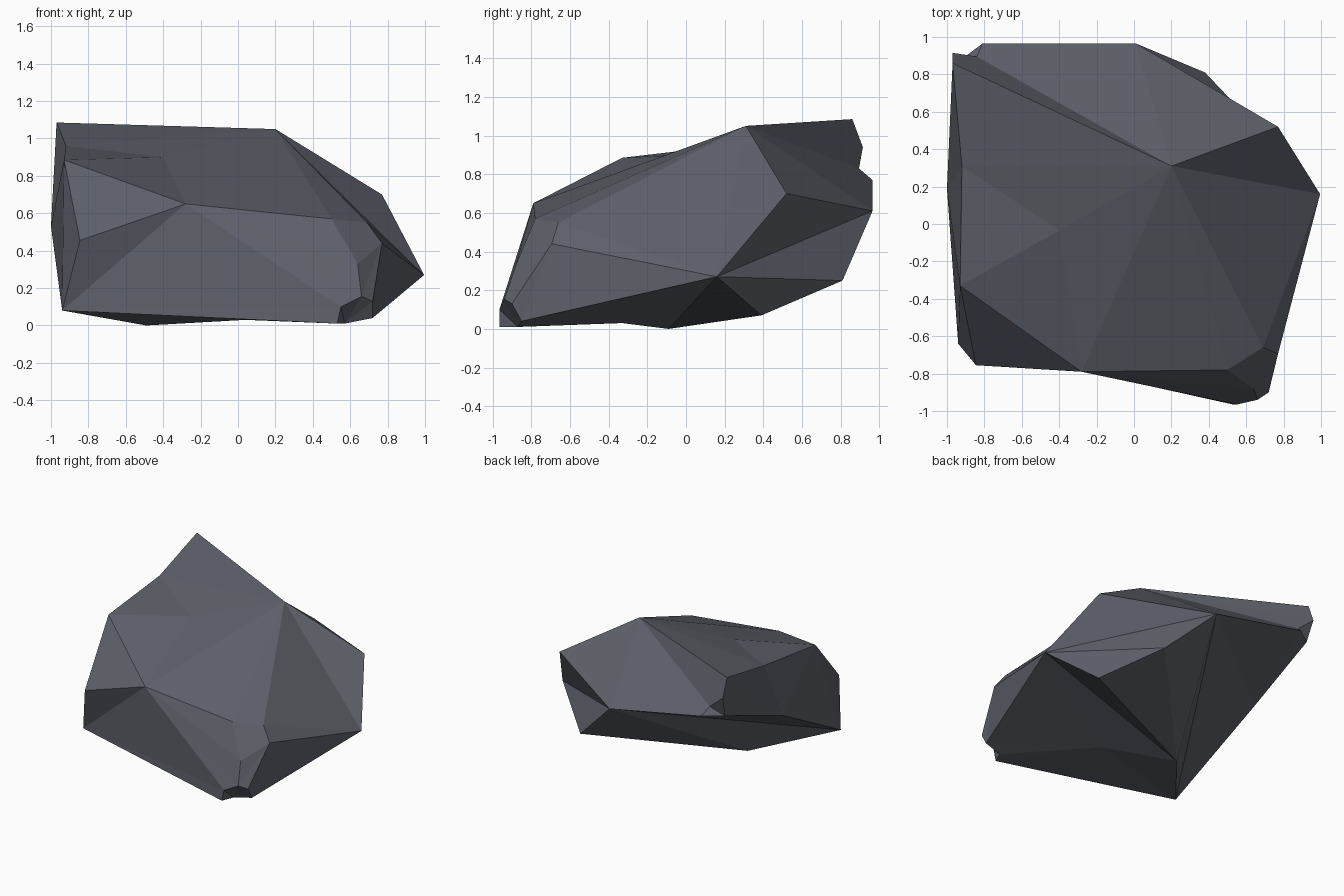
import bpy, bmesh

if "Cube" in bpy.data.objects:
    bpy.data.objects.remove(bpy.data.objects["Cube"])

# Corners of the boulder, grouped by region
crown = dict(A=(.20, .31, 1.05), B=(-.97, .86, 1.085), N=(-.92, .31, .96),
             M=(-.40, -.035, .90), L=(-.93, -.33, .885), K=(-.28, -.79, .65))
left = dict(O=(-.845, -.755, .455), P=(-.94, -.64, .08), Q=(-1, .19, .53))
back_chip = dict(C=(-.97, .915, .94), D=(-.84, .895, .83),
                 E=(-.81, .965, .77), X=(-.95, .86, .77))
back = dict(F=(.01, .965, .61), G=(.77, .52, .70), H=(.995, .16, .27), V=(.38, .81, .25))
base = dict(W=(.67, .39, .07), R=(-.49, -.09, 0), S=(.04, -.33, .03))
front_edge = dict(Y=(.50, -.78, .57), Z=(.69, -.66, .55),
                  I=(.77, -.695, .44), U=(.64, -.88, .33))
foot_chip = dict(a=(.53, -.965, .01), b=(.55, -.965, .10), c=(.66, -.94, .155),
                 d=(.72, -.90, .13), e=(.72, -.85, .04), f=(.57, -.87, .01))

bm = bmesh.new()
pts = {}
for group in (crown, left, back_chip, back, base, front_edge, foot_chip):
    for name, co in group.items():
        pts[name] = bm.verts.new(co)


def fan(apex, ring):
    """Flat facets spreading from one corner over a run of neighbours."""
    for p, q in zip(ring, ring[1:]):
        bm.faces.new((pts[apex], pts[p], pts[q]))


fan("A", "BNMKYZHGFEDCB")   # top facets around the peak
fan("M", "NLK")             # shallow dent on top
fan("L", "KOPQN")           # left front
fan("Q", "NBXEFP")          # left and back
fan("X", "BCDE")            # chip at the back corner
fan("K", "OPbcUY")          # front
fan("P", "ab")
fan("Z", "YUIH")            # worn edge at front right
fan("I", "UcdeH")
fan("f", "abcde")           # chip at the front foot
fan("H", "WVFG")            # right and back
fan("R", "HWVFP")           # underside
fan("S", "RPafeHR")

bmesh.ops.recalc_face_normals(bm, faces=bm.faces[:])

# Boulder
mesh = bpy.data.meshes.new("boulder")
bm.to_mesh(mesh)
bm.free()
boulder = bpy.data.objects.new("boulder", mesh)
bpy.context.collection.objects.link(boulder)

stone = bpy.data.materials.new("slate grey")
stone.diffuse_color = (.112, .119, .145, 1)
stone.use_nodes = True
stone.node_tree.nodes["Principled BSDF"].inputs["Base Color"].default_value = stone.diffuse_color
mesh.materials.append(stone)
